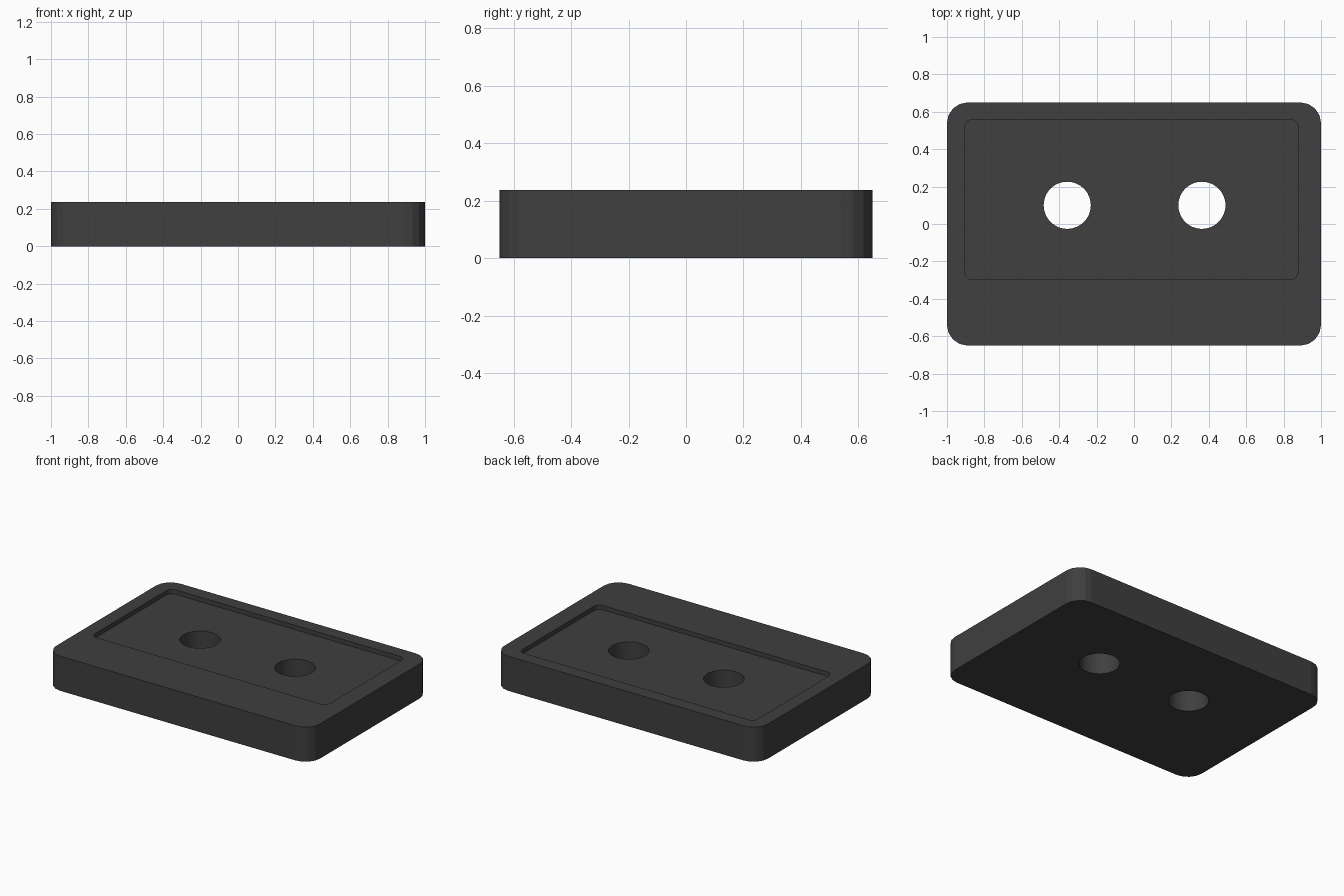
import bpy
import math

if "Cube" in bpy.data.objects:
    bpy.data.objects.remove(bpy.data.objects["Cube"])

HEIGHT = 0.237
RECESS_DEPTH = 0.03


def prism(name, outline, z0, z1):
    """Extrude a closed outline between two heights."""
    n = len(outline)
    verts = [(x, y, z) for z in (z0, z1) for x, y in outline]
    faces = [tuple(reversed(range(n))), tuple(range(n, 2 * n))]
    faces += [(i, (i + 1) % n, n + (i + 1) % n, n + i) for i in range(n)]
    mesh = bpy.data.meshes.new(name)
    mesh.from_pydata(verts, [], faces)
    obj = bpy.data.objects.new(name, mesh)
    bpy.context.collection.objects.link(obj)
    return obj


def rounded_rect(x0, x1, y0, y1, r, seg=4):
    corners = [(x1 - r, y1 - r), (x0 + r, y1 - r), (x0 + r, y0 + r), (x1 - r, y0 + r)]
    pts = []
    for q, (cx, cy) in enumerate(corners):
        for i in range(seg + 1):
            a = math.pi / 2 * (q + i / seg)
            pts.append((cx + r * math.cos(a), cy + r * math.sin(a)))
    return pts


def circle(cx, cy, r, n=48):
    return [(cx + r * math.cos(2 * math.pi * i / n), cy + r * math.sin(2 * math.pi * i / n))
            for i in range(n)]


# Rounded block
plate = prism("base_plate", rounded_rect(-1, 1, -0.65, 0.65, 0.11), 0, HEIGHT)
dark = bpy.data.materials.new("dark_plastic")
dark.diffuse_color = (0.05, 0.05, 0.05, 1)
dark.use_nodes = True
dark.node_tree.nodes["Principled BSDF"].inputs["Base Color"].default_value = dark.diffuse_color
plate.data.materials.append(dark)

# Shallow off-centre recess and two through holes
cutters = [prism("recess_cutter", rounded_rect(-0.905, 0.877, -0.297, 0.558, 0.04),
                 HEIGHT - RECESS_DEPTH, HEIGHT + 0.1)]
for side, x in (("left", -0.357), ("right", 0.363)):
    cutters.append(prism(side + "_hole_cutter", circle(x, 0.1, 0.126), -0.1, HEIGHT + 0.1))

for cutter in cutters:
    cutter.hide_render = True
    cutter.hide_set(True)
    mod = plate.modifiers.new(cutter.name, 'BOOLEAN')
    mod.operation = 'DIFFERENCE'
    mod.solver = 'EXACT'
    mod.object = cutter
